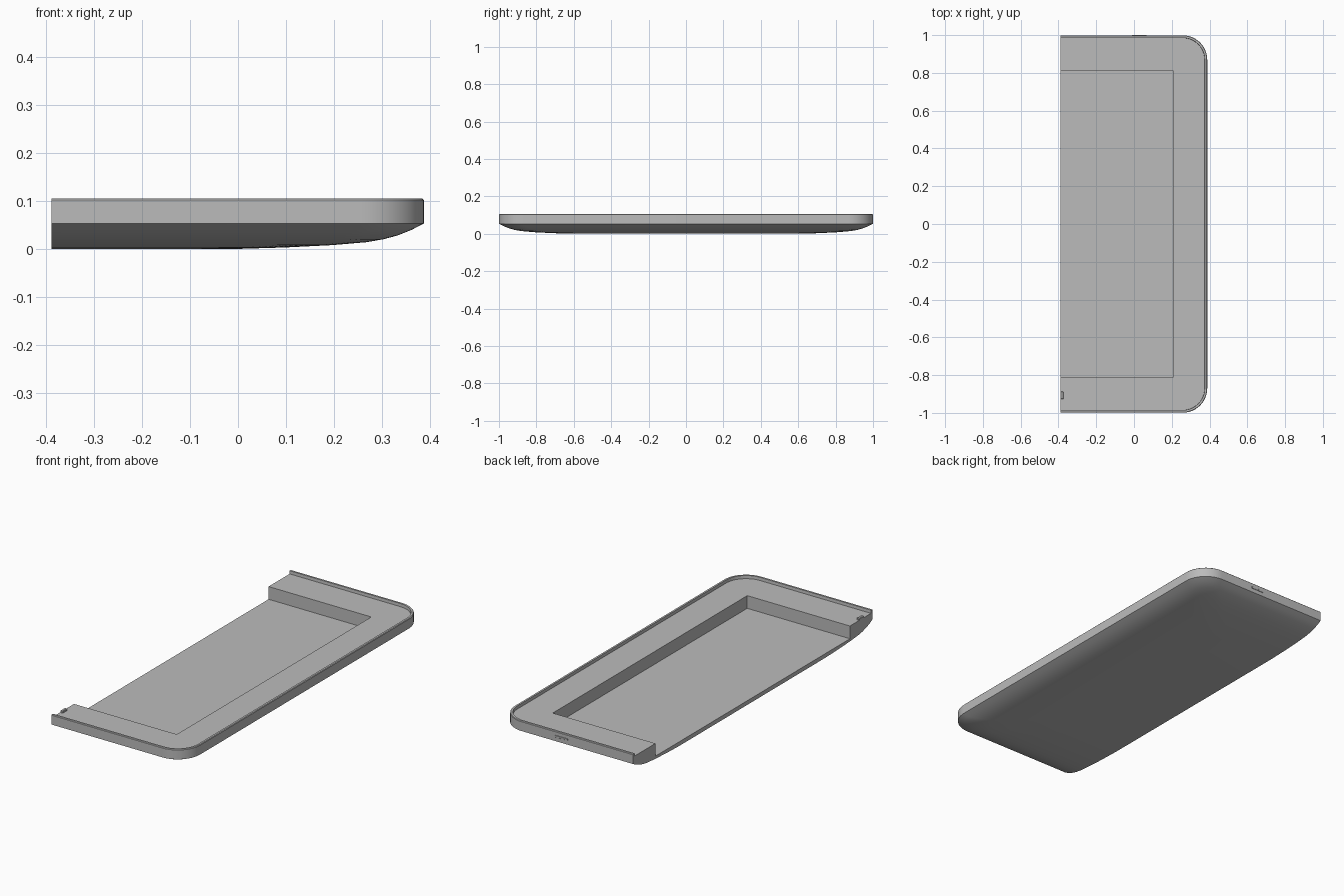
import bpy, bmesh, math

cube = bpy.data.objects.get("Cube")
if cube:
    bpy.data.objects.remove(cube, do_unlink=True)

CUT, SIDE, END = -0.389, 0.388, 0.999   # cut plane, long side, short ends
RADIUS, STEPS = 0.13, 12

grey = bpy.data.materials.new("light grey plastic")
grey.use_nodes = True
colour = (0.5, 0.5, 0.5, 1)
grey.diffuse_color = colour
grey.node_tree.nodes["Principled BSDF"].inputs["Base Color"].default_value = colour


def finish(name, bm):
    bmesh.ops.recalc_face_normals(bm, faces=bm.faces)
    mesh = bpy.data.meshes.new(name)
    bm.to_mesh(mesh)
    bm.free()
    mesh.materials.append(grey)
    obj = bpy.data.objects.new(name, mesh)
    bpy.context.collection.objects.link(obj)
    return obj


def box(name, low, high, bevel):
    bm = bmesh.new()
    bmesh.ops.create_cube(bm, size=1)
    for v in bm.verts:
        v.co = [a + (b - a) * (c + 0.5) for a, b, c in zip(low, high, v.co)]
    bmesh.ops.bevel(bm, geom=bm.edges[:], offset=bevel, segments=1, affect='EDGES')
    return finish(name, bm)


def outline(bm, x, y, r, z):
    """Open outline with two rounded corners, from cut plane to cut plane."""
    half = []
    for i in range(STEPS + 1):
        a = math.pi / 2 * i / STEPS
        half.append((x - r + r * math.sin(a), y - r + r * math.cos(a)))
    pts = [(CUT, -y)] + [(px, -py) for px, py in half] + half[::-1] + [(CUT, y)]
    return [bm.verts.new((px, py, z)) for px, py in pts]


# Half shell: curved back, upright wall, thin lip, ledge and square pocket
bm = bmesh.new()
back = [(0.39, 0), (0.29, 0.003), (0.19, 0.008), (0.12, 0.014), (0.085, 0.02),
        (0.055, 0.028), (0.025, 0.04), (0, 0.053)]
lip = [(0, 0.102), (0.003, 0.105), (0.013, 0.105), (0.014, 0.089)]
rings = [outline(bm, SIDE - d, END - d, RADIUS - min(d, 0.02), z) for d, z in back + lip]
rings += [outline(bm, 0.21, 0.81, 0, z) for z in (0.089, 0.022)]
for low, high in zip(rings, rings[1:]):
    for i in range(len(low) - 1):
        bm.faces.new((low[i], low[i + 1], high[i + 1], high[i]))
bm.faces.new(rings[0])
bm.faces.new(rings[-1])
bm.faces.new([r[0] for r in rings] + [r[-1] for r in reversed(rings)])
bmesh.ops.remove_doubles(bm, verts=bm.verts, dist=0.0001)
shell = finish("half_shell", bm)

bpy.ops.object.select_all(action='DESELECT')
shell.select_set(True)
bpy.context.view_layer.objects.active = shell
bpy.ops.object.shade_smooth_by_angle(angle=math.radians(30))

# Small clip on the ledge at the cut, and slim button on the rear wall
box("ledge_clip", (CUT, -0.927, 0.08), (-0.373, -0.887, 0.099), 0.003)
box("end_button", (-0.01, 0.99, 0.074), (0.065, 1.001, 0.084), 0.001)
